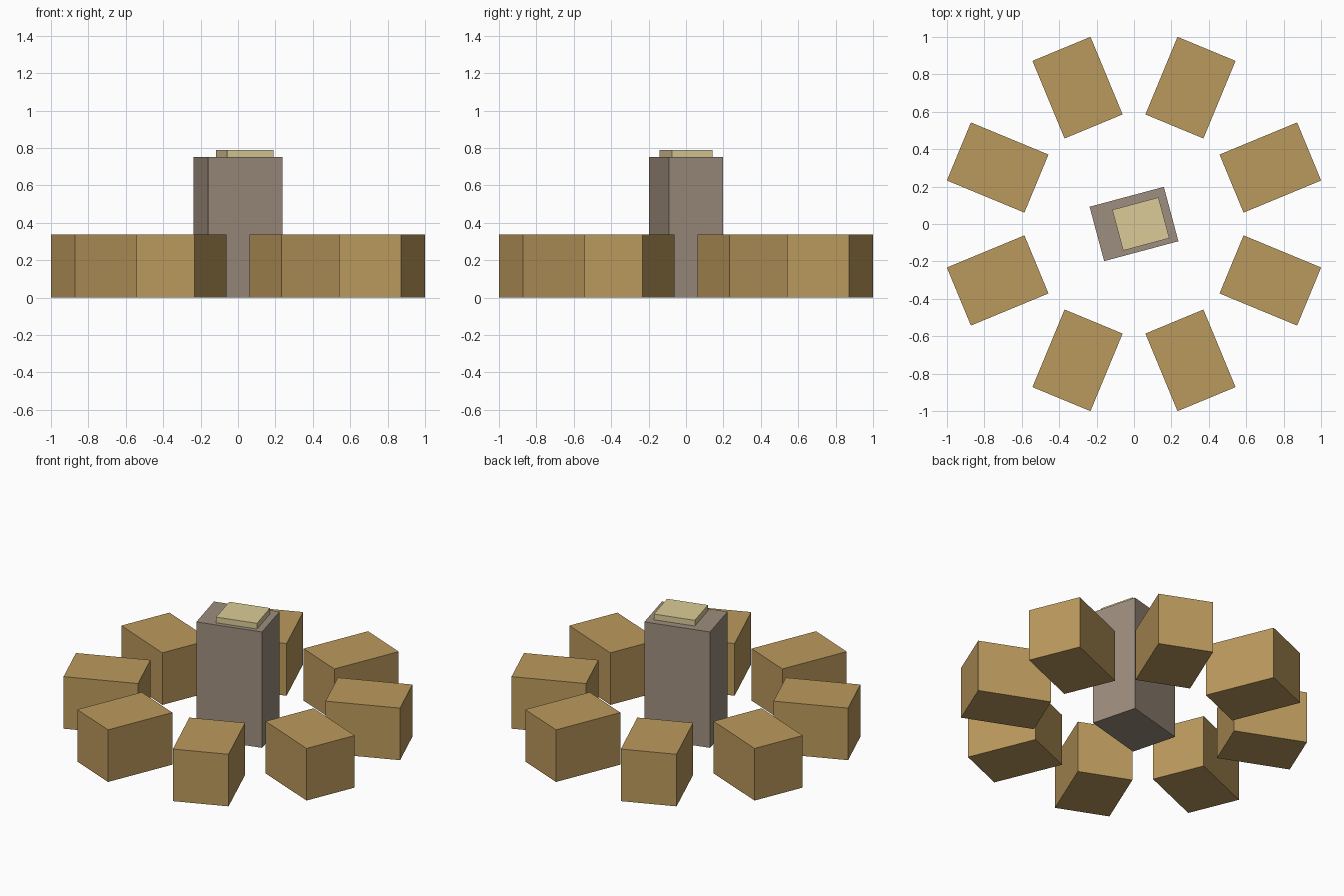
import bpy
import math

if "Cube" in bpy.data.objects:
    bpy.data.objects.remove(bpy.data.objects["Cube"])


def material(name, color):
    mat = bpy.data.materials.new(name)
    mat.diffuse_color = (*color, 1)
    mat.use_nodes = True
    mat.node_tree.nodes["Principled BSDF"].inputs["Base Color"].default_value = mat.diffuse_color
    return mat


def box(name, size, center, angle, mat):
    bpy.ops.mesh.primitive_cube_add(size=1, location=center, rotation=(0, 0, angle))
    ob = bpy.context.object
    ob.name = name
    ob.scale = size
    bpy.ops.object.transform_apply(location=False, rotation=False, scale=True)
    ob.data.materials.append(mat)
    return ob


wood = material("tan", (0.50, 0.32, 0.11))
stone = material("warm_grey", (0.34, 0.27, 0.21))
cream = material("cream", (0.71, 0.60, 0.31))

# Ring of eight blocks, long sides pointing outward
for i in range(8):
    a = math.radians(22.5 + 45 * i)
    box(f"ring_block_{i + 1}", (0.449, 0.336, 0.338),
        (0.789 * math.cos(a), 0.789 * math.sin(a), 0.169), a, wood)

# Central pillar, slightly turned, with a thin off-centre plate on top
turn = math.radians(15)
box("pillar", (0.411, 0.301, 0.752), (0, 0, 0.376), turn, stone)
box("top_plate", (0.256, 0.226, 0.037), (0.0365, 0, 0.7705), turn, cream)
